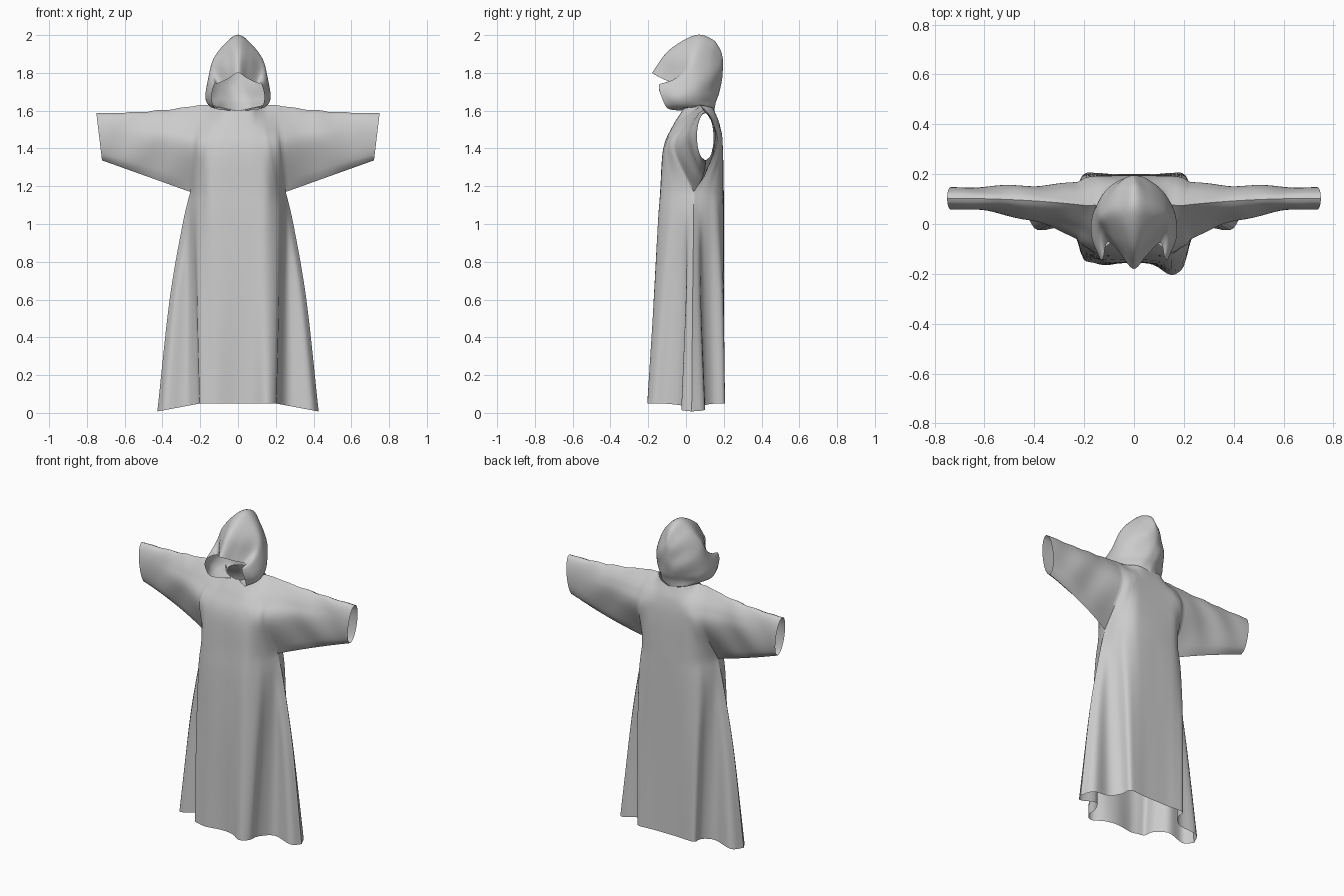
import bpy, bmesh, math
from mathutils import Vector

if "Cube" in bpy.data.objects:
    bpy.data.objects.remove(bpy.data.objects["Cube"])


def mirror(v):
    return Vector((-v.x, v.y, v.z))


def beyond(end, near):
    """Phantom point past an end: mirrored on the centre plane, else extrapolated."""
    return mirror(near) if abs(end.x) < 1e-6 < near.x else 2 * end - near


def spline(pts, n):
    """Catmull-Rom through pts, n steps per span."""
    p = [beyond(pts[0], pts[1])] + pts + [beyond(pts[-1], pts[-2])]
    out = []
    for i in range(1, len(p) - 2):
        a, b, c, d = p[i - 1:i + 3]
        for k in range(n):
            t = k / n
            out.append(0.5 * (2 * b + (c - a) * t + (2 * a - 5 * b + 4 * c - d) * t * t
                              + (3 * b - a - 3 * c + d) * t ** 3))
    return out + [pts[-1].copy()]


def patch(rows, nu, nv):
    """Smooth grid through rows of control points."""
    rows = [spline(r, nu) for r in rows]
    cols = [spline(list(c), nv) for c in zip(*rows)]
    return [list(r) for r in zip(*cols)]


def make(name, grids, tweak, angle):
    """Skin all grids and their mirror images as one object."""
    bm = bmesh.new()
    for g in grids:
        for f in (lambda v: v.copy(), mirror):
            vs = [[bm.verts.new(tweak(f(v))) for v in r] for r in g]
            for a, b in zip(vs, vs[1:]):
                for i in range(len(a) - 1):
                    bm.faces.new((a[i], a[i + 1], b[i + 1], b[i]))
    bmesh.ops.remove_doubles(bm, verts=bm.verts, dist=0.0006)
    bmesh.ops.dissolve_degenerate(bm, edges=bm.edges, dist=0.0001)
    bmesh.ops.recalc_face_normals(bm, faces=bm.faces)
    me = bpy.data.meshes.new(name)
    bm.to_mesh(me)
    bm.free()
    ob = bpy.data.objects.new(name, me)
    bpy.context.collection.objects.link(ob)
    bpy.ops.object.select_all(action='DESELECT')
    ob.select_set(True)
    bpy.context.view_layer.objects.active = ob
    bpy.ops.object.shade_smooth_by_angle(angle=math.radians(angle))


# Half sections of the robe body, centre line to side edge
Z = [0.05, 0.6, 1.0, 1.17, 1.4, 1.52, 1.63]
XS = [(0, .08, .15, .2, .21, .27, .385, .427),
      (0, .08, .15, .21, .225, .265, .33, .362),
      (0, .08, .15, .21, .235, .255, .275, .293),
      (0, .08, .15, .195, .22, .235, .245, .253),
      (0, .08, .13, .16, .18, .2, .215, .23),
      (0, .07, .11, .14, .16, .18, .2, .22),
      (0, .07, .11, .13, .15, .17, .185, .2)]
FRONT = [(-.15, -.165, -.205, -.17, -.1, -.015, -.025, .03),
         (-.155, -.16, -.17, -.13, -.06, 0, 0, .035),
         (-.145, -.147, -.145, -.1, -.05, -.01, .015, .04),
         (-.135, -.137, -.13, -.09, -.05, -.015, .015, .04),
         (-.12, -.12, -.115, -.11, -.1, -.09, -.08, -.06),
         (-.07, -.068, -.06, -.05, -.04, -.03, -.02, -.01),
         (-.02, -.005, .04, .065, .075, .075, .075, .075)]
BACK = [(.2, .2, .205, .2, .14, .09, .1, .03),
        (.2, .2, .2, .19, .13, .085, .075, .035),
        (.2, .2, .195, .17, .125, .09, .065, .04),
        (.2, .198, .19, .16, .125, .095, .065, .04),
        (.195, .195, .195, .192, .188, .182, .172, .16),
        (.18, .18, .178, .175, .17, .165, .158, .15),
        (.15, .14, .11, .085, .075, .075, .075, .075)]


def section_rows(ys):
    rows = []
    for k, z in enumerate(Z):
        row = []
        for x, y in zip(XS[k], ys[k]):
            dz = 0
            if k == 0:      # hem dips at the side gores
                dz = -0.042 * max(0, (x - .2) / .225)
            if k == 6:      # neckline dips at the middle
                dz = -0.03 * max(0, 1 - x / .14)
            row.append(Vector((x, y, z + dz)))
        rows.append(row)
    return rows


NV = 8
split = 3 * NV


def panel(ys):
    """Skirt and chest are lofted apart so the armpit stays a crisp corner."""
    rows = section_rows(ys)
    return patch(rows[:4], 4, NV)[:-1] + patch(rows[3:], 4, NV)


front, back = panel(FRONT), panel(BACK)

# Sleeves: loft from the arm opening of the body to the flat oval cuff
up = [r[-1] for r in front[split:]]
down = [r[-1] for r in back[split:]][::-1]
sleeve = []
STEPS = 28
for s in range(STEPS + 1):
    t = s / STEPS
    e = 1 - (1 - t) ** 2.2
    ring = []
    for side, pts in ((-1, up), (1, down)):
        for p in pts:
            f = min(1, max(0, (p.z - 1.17) / .46))
            w = 2 * math.sqrt(f * (1 - f))
            end = Vector((.72 + .03 * f, .103 + side * .045 * w, 1.337 + .25 * f))
            v = Vector((p.x + (end.x - p.x) * t, p.y + (end.y - p.y) * e,
                        p.z + (end.z - p.z) * (t + (e - t) * f)))
            fold = math.sin(math.pi * t)
            v.y += .006 * fold * w * math.sin(22 * v.x + 14 * v.z + side)
            v.z += .003 * fold * f ** 4 * math.sin(48 * v.x)
            ring.append(v)
    sleeve.append(ring)


def drape(v):
    # the left front pleat hangs less far forward than the right one
    if v.x < 0 and v.y < -.06 and v.z < 1.2:
        v.y += .05 * (1 - v.z / 1.2) * math.exp(-((v.x + .16) / .05) ** 2)
    return v


make("robe", [front, back, sleeve], drape, 50)

# Hood: arches from the face opening back to the rear seam, crown to neck
HOOD = [
    [(0, -.18, 1.80), (.05, -.125, 1.77), (.105, -.075, 1.745), (.125, -.14, 1.74),
     (.14, -.125, 1.67), (.118, -.1, 1.612), (.03, -.025, 1.60)],
    [(0, -.09, 1.92), (.065, -.06, 1.875), (.12, -.02, 1.815), (.15, -.06, 1.75),
     (.172, -.045, 1.67), (.145, -.025, 1.62), (.08, .01, 1.615)],
    [(0, .05, 2.0), (.07, .045, 1.953), (.13, .04, 1.875), (.153, .045, 1.79),
     (.163, .05, 1.69), (.14, .055, 1.635), (.11, .065, 1.615)],
    [(0, .14, 1.977), (.055, .132, 1.93), (.1, .125, 1.86), (.118, .125, 1.78),
     (.12, .115, 1.69), (.1, .11, 1.645), (.09, .11, 1.615)],
    [(0, .178, 1.93), (.03, .178, 1.885), (.05, .178, 1.83), (.056, .175, 1.76),
     (.055, .16, 1.69), (.052, .146, 1.645), (.05, .14, 1.61)],
    [(0, .19, 1.90), (0, .195, 1.87), (0, .195, 1.82), (0, .19, 1.76),
     (0, .174, 1.69), (0, .158, 1.645), (0, .15, 1.60)]]
hood = patch([[Vector(p) for p in r] for r in HOOD], 6, 6)


def rumple(v):
    k = .004 * min(1, abs(v.x) / .05)
    v.y += k * math.sin(38 * v.z + 25 * v.x)
    return v


make("hood", [hood], rumple, 50)
